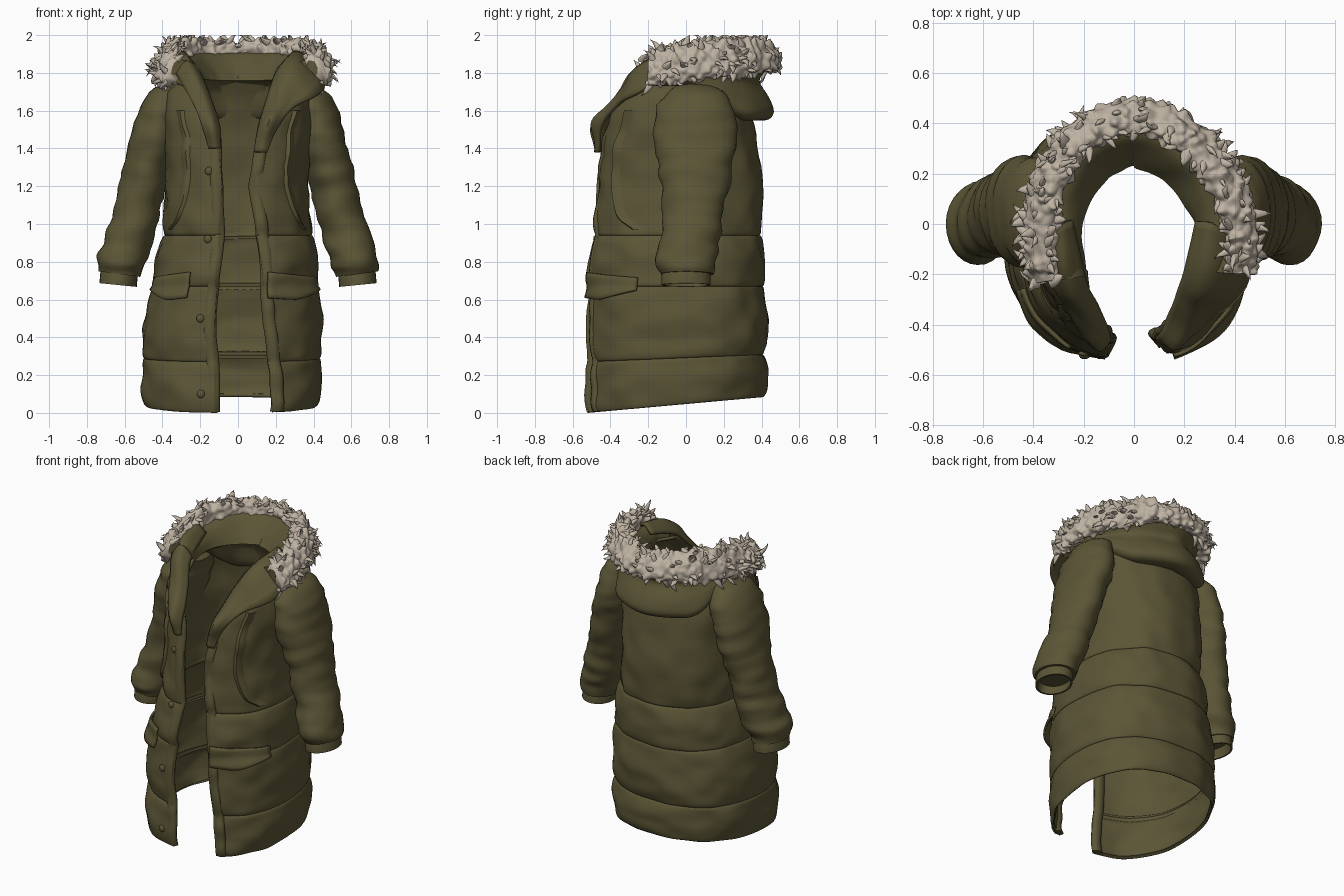
import bpy, bmesh, random
from math import sin, cos, pi, asin, tau, copysign
from mathutils import Vector, noise

random.seed(4)
if "Cube" in bpy.data.objects:
    bpy.data.objects.remove(bpy.data.objects["Cube"])


def material(name, rgb):
    m = bpy.data.materials.new(name)
    m.use_nodes = True
    m.diffuse_color = (*rgb, 1)
    m.node_tree.nodes["Principled BSDF"].inputs["Base Color"].default_value = (*rgb, 1)
    return m


OLIVE = material("olive cloth", (0.105, 0.092, 0.037))
FUR = material("cream fur", (0.52, 0.45, 0.365))


def finish(name, bm, mat, thick=0, offset=-1, angle=1.0):
    me = bpy.data.meshes.new(name)
    bm.to_mesh(me)
    bm.free()
    ob = bpy.data.objects.new(name, me)
    bpy.context.collection.objects.link(ob)
    me.materials.append(mat)
    bpy.ops.object.select_all(action="DESELECT")
    ob.select_set(True)
    bpy.context.view_layer.objects.active = ob
    bpy.ops.object.shade_smooth_by_angle(angle=angle)
    if thick:
        mod = ob.modifiers.new("thickness", "SOLIDIFY")
        mod.thickness, mod.offset = thick, offset
    return ob


def grid(rows, ring=False):
    """Skin a list of point rows; ring joins each row into a loop and caps the ends."""
    bm = bmesh.new()
    vs = [[bm.verts.new(p) for p in r] for r in rows]
    n = len(rows[0])
    for a, b in zip(vs, vs[1:]):
        for j in range(n if ring else n - 1):
            k = (j + 1) % n
            bm.faces.new((a[j], a[k], b[k], b[j]))
    if ring:
        bm.faces.new(vs[0])
        bm.faces.new(vs[-1])
        bmesh.ops.recalc_face_normals(bm, faces=bm.faces)
    return bm


def resample(pts, n):
    """Smooth curve through tuples of any length."""
    pts = [Vector(p) for p in pts]
    pts = [2 * pts[0] - pts[1]] + pts + [2 * pts[-1] - pts[-2]]
    out = []
    for i in range(n):
        f = i / (n - 1) * (len(pts) - 3)
        k = min(int(f), len(pts) - 4)
        t = f - k
        a, b, c, d = pts[k:k + 4]
        out.append(0.5 * (2 * b + (c - a) * t + (2 * a - 5 * b + 4 * c - d) * t * t
                          + (3 * b - a - 3 * c + d) * t ** 3))
    return out


def wrinkle(p, sx, sz):
    return noise.noise(Vector((p[0] * sx, p[1] * sx, p[2] * sz)))


# Body sections: z, centre x, half width, front y, back y, left edge x, right edge x
SECTIONS = [
    (0, -.035, .452, -.522, .405, .18, -.11), (.4, -.03, .455, -.51, .41, .15, -.12),
    (.67, -.015, .428, -.51, .40, .13, -.11), (.94, 0, .385, -.485, .385, .10, -.09),
    (1.2, -.01, .355, -.455, .385, .075, -.08), (1.45, 0, .36, -.43, .35, .10, -.10),
    (1.6, 0, .38, -.39, .32, .14, -.14), (1.7, 0, .365, -.335, .29, .18, -.17),
    (1.79, 0, .27, -.25, .25, .21, -.19)]
SEAMS = (0, .27, .67, .94, 1.79)
POWER = 0.86


def section(z):
    for a, b in zip(SECTIONS, SECTIONS[1:]):
        if z <= b[0]:
            return Vector(a).lerp(Vector(b), (z - a[0]) / (b[0] - a[0]))
    return Vector(SECTIONS[-1])


def edges(z):
    _, cx, rx, _, _, gl, gr = section(z)
    return [asin(min(1, abs(g - cx) / rx) ** (1 / POWER)) for g in (gl, gr)]


def body(z, th, out=0):
    """Point on the quilted shell; th runs from the front past the left side."""
    _, cx, rx, yf, yb, _, _ = section(z)
    for a, b in zip(SEAMS, SEAMS[1:]):
        if a < z < b:
            out += .024 * max(0, sin(pi * (z - a) / (b - a))) ** .4
    s, c = sin(th), cos(th)
    out += .016 * wrinkle((s, c, z), 3, 9)
    x = cx + (rx + out) * copysign(abs(s) ** POWER, s)
    y = (yf + yb) / 2 - ((yb - yf) / 2 + out) * copysign(abs(c) ** POWER, c)
    return Vector((x, y, z + max(0, 1 - z / .5) * .09 * max(0, y + .52)))


# Coat body: one open shell from front edge to front edge, rows gathered at the seams
levels = [a + (b - a) * (1 - cos(pi * k / 24)) / 2
          for a, b in zip(SEAMS, SEAMS[1:]) for k in range(24)] + [SEAMS[-1]]
rows = []
for z in levels:
    l, r = edges(z)
    rows.append([body(z, l + (tau - r - l) * j / 79) for j in range(80)])
finish("coat_body", grid(rows), OLIVE, .02)

# Front plackets, pocket flaps and chest pocket edges on both sides
for side, label, flap in ((1, "left", .32), (-1, "right", .5)):
    rows = []
    for i in range(60):
        z = .004 + 1.5 * i / 59
        p = body(z, side * edges(z)[0 if side > 0 else 1]) + Vector((side * .02, .024, 0))
        p.x += .008 * sin(z * 9)
        rows.append([p + Vector((.035 * cos(a), .024 * sin(a), 0))
                     for a in (tau * k / 10 for k in range(10))])
    finish(label + "_placket", grid(rows, True), OLIVE)

    # Hip pocket flap with a shallow pointed lower edge
    rows = []
    for i in range(7):
        v = i / 6
        row = []
        for j in range(15):
            s = j / 14
            z = (.60 + .09 * max(0, s - .45) + .03 * max(0, .3 - s)) * (1 - v) + (.745 - .03 * s) * v
            row.append(body(z, side * (flap + (1.2 - flap) * s), .012 + .018 * (1 - v)))
        rows.append(row)
    finish(label + "_pocket_flap", grid(rows), OLIVE, .014, 0, .7)

    # Chest pocket edge: a low ridge curving down and back to the waist seam
    rows = []
    for p in resample([(.74, 1.6), (.66, 1.42), (.66, 1.22), (.8, 1.05), (1.05, .97)], 24):
        rows.append([body(p.y, side * (p.x + .05 * k), o)
                     for k, o in enumerate((-.004, .014, .01, .004, -.004))])
    finish(label + "_chest_pocket_edge", grid(rows), OLIVE)

# Buttons on the right placket
for k, z in enumerate((.1, .5, .92, 1.28)):
    bm = bmesh.new()
    bmesh.ops.create_uvsphere(bm, u_segments=14, v_segments=8, radius=.022)
    p = body(z, -edges(z)[1] - .16)
    for v in bm.verts:
        v.co = Vector((v.co.x, v.co.y * .6, v.co.z)) + p
    finish("button_%d" % (k + 1), bm, OLIVE)

# Sleeves: centre x, y, z, half width, half depth, ending in a hollow cuff
SLEEVE = [(.31, .05, 1.71, .055, .12), (.39, .05, 1.62, .115, .205), (.445, .05, 1.45, .122, .225),
          (.495, .05, 1.25, .122, .185), (.54, .04, 1.05, .122, .16), (.585, .02, .9, .124, .16),
          (.62, 0, .80, .125, .158), (.63, 0, .735, .112, .14)]
CUFF = [(.63, 0, .76, .09, .12), (.63, 0, .73, .099, .13), (.635, 0, .677, .099, .13),
        (.635, 0, .677, .088, .118), (.62, 0, .75, .085, .115)]


def tube(stations, side, ripple):
    rows = []
    for i, (cx, cy, cz, w, d) in enumerate(stations):
        a, b = stations[max(0, i - 1)], stations[min(len(stations) - 1, i + 1)]
        t = Vector((b[0] - a[0], 0, b[2] - a[2])).normalized() if ripple else Vector((.1, 0, -1))
        row = []
        for k in range(28):
            an = tau * k / 28
            p = Vector((cx - t.z * w * cos(an), cy + d * sin(an), cz + t.x * w * cos(an)))
            f = 1 + ripple * wrinkle(p + Vector((side, 0, 0)), 5, 15)
            p = Vector((cx, cy, cz)) + (p - Vector((cx, cy, cz))) * f
            row.append((side * p.x, p.y, p.z))
        rows.append(row)
    return grid(rows, True)


for side, label in ((1, "left"), (-1, "right")):
    finish(label + "_sleeve", tube(resample(SLEEVE, 50), side, .12), OLIVE)
    finish(label + "_cuff", tube(CUFF, side, 0), OLIVE, angle=.7)

# Hood: horseshoe path with a section that hangs into a bag at the back
N = 240
PATH = resample([(-.35, -.23, 0), (-.375, -.05, 0), (-.345, .15, 0), (-.22, .34, 0), (0, .43, 0),
                 (.22, .34, 0), (.37, .15, 0), (.43, -.05, 0), (.42, -.2, 0)], N + 1)
BACK = [(-.20, 1.76), (-.15, 1.83), (-.08, 1.90), (-.01, 1.90), (0, 1.83), (-.04, 1.76),
        (.01, 1.67), (.037, 1.59), (0, 1.55), (-.085, 1.57), (-.13, 1.73)]
SIDE = [(-.17, 1.77), (-.15, 1.82), (-.10, 1.86), (-.02, 1.86), (0, 1.80), (-.02, 1.78),
        (-.02, 1.77), (-.03, 1.75), (-.07, 1.73), (-.11, 1.74), (-.15, 1.75)]


def frame(i):
    t = (PATH[min(N, i + 1)] - PATH[max(0, i - 1)]).normalized()
    return PATH[i], t, Vector((-t.y, t.x, 0)), abs(2 * i / N - 1)


rows = []
for i in range(0, N + 1, 3):
    p, t, n, u = frame(i)
    b = min(1, max(0, (.68 - u) / .42))
    b = b * b * (3 - 2 * b)
    prof = resample([Vector(s).lerp(Vector(k), b) for s, k in zip(SIDE, BACK)], 41)
    rows.append([p + n * (q.x + .012 * wrinkle((p.x, p.y, q.y), 6, 8)) + Vector((0, 0, q.y))
                 for q in prof])
finish("hood", grid(rows, True), OLIVE)


# Fur trim: clumped band sloping outward, with broad swept tufts
def fur_point(i, a):
    p, t, n, u = frame(i)
    zc = 1.893 - .083 * u ** 2.2
    h = .056 + .03 * sin(pi * min(1, u)) ** .7 + .012 * u
    q = p + n * (.07 - .012 * u ** 6) * cos(a) + Vector((0, 0, zc - .035 * cos(a) + h * sin(a)))
    return q, (n * cos(a) + Vector((0, 0, sin(a)))).normalized(), t


rows = []
for i in range(N + 1):
    row = []
    for k in range(60):
        q, n, t = fur_point(i, tau * k / 60)
        peak = max(0, 1 - 1.3 * noise.voronoi(q * 20)[0][0])
        sweep = t * wrinkle(q, 9, 9) + Vector((0, 0, wrinkle(q + t, 9, 9)))
        row.append(q + (n + 1.3 * sweep) * .034 * peak ** 1.3 + n * (.006 * wrinkle(q, 40, 40) - .006))
    rows.append(row)
bm = grid(rows, True)
for _ in range(150):
    base, n, t = fur_point(random.randint(0, N), random.uniform(-1.3, 2.8))
    base -= n * .024
    side = n.cross(t)
    lean = t * random.uniform(-.8, .8) + side * random.uniform(-.5, .8)
    size, length = random.uniform(.018, .032), random.uniform(.05, .085)
    rings = []
    for f, s in ((0, 1), (.45, .75), (.75, .38)):
        c = base + (n + lean * f) * length * f
        rings.append([bm.verts.new(c + (t * cos(a) + side * .6 * sin(a)) * size * s)
                      for a in (tau * k / 7 for k in range(7))])
    tip = bm.verts.new(base + (n * .9 + lean) * length)
    for k in range(7):
        m = (k + 1) % 7
        for lo, hi in zip(rings, rings[1:]):
            bm.faces.new((lo[k], lo[m], hi[m], hi[k]))
        bm.faces.new((rings[-1][k], rings[-1][m], tip))
bmesh.ops.recalc_face_normals(bm, faces=bm.faces)
for v in bm.verts:
    v.co.z, v.co.y = min(v.co.z, 2.0), min(v.co.y, .53)
finish("fur_trim", bm, FUR, angle=2.6)

# Lapels: folded collar fronts running down from the hood ends (inner, fold and outer lines)
LAPELS = {
    "left": (
        [(.25, .02, 1.86), (.20, -.20, 1.79), (.14, -.36, 1.61), (.11, -.44, 1.5), (.09, -.45, 1.38)],
        [(.31, 0, 1.91), (.29, -.22, 1.85), (.22, -.39, 1.65), (.16, -.495, 1.53), (.12, -.475, 1.38)],
        [(.39, -.05, 1.85), (.45, -.23, 1.71), (.30, -.38, 1.62), (.20, -.46, 1.5), (.15, -.46, 1.38)]),
    "right": (
        [(-.25, .02, 1.86), (-.20, -.20, 1.79), (-.13, -.36, 1.61), (-.10, -.44, 1.5), (-.10, -.45, 1.4)],
        [(-.30, 0, 1.91), (-.27, -.21, 1.86), (-.17, -.39, 1.64), (-.14, -.495, 1.52), (-.12, -.475, 1.4)],
        [(-.37, -.05, 1.86), (-.31, -.25, 1.77), (-.22, -.40, 1.60), (-.18, -.46, 1.5), (-.15, -.46, 1.4)])}
for label, lines in LAPELS.items():
    cols = [resample(l, 30) for l in lines]
    rows = [resample(c, 9) for c in zip(*cols)]
    for row in rows:
        for p in row:
            p.y += .02 * wrinkle(p, 7, 7)
    finish(label + "_lapel", grid(rows), OLIVE, .02, 0)
